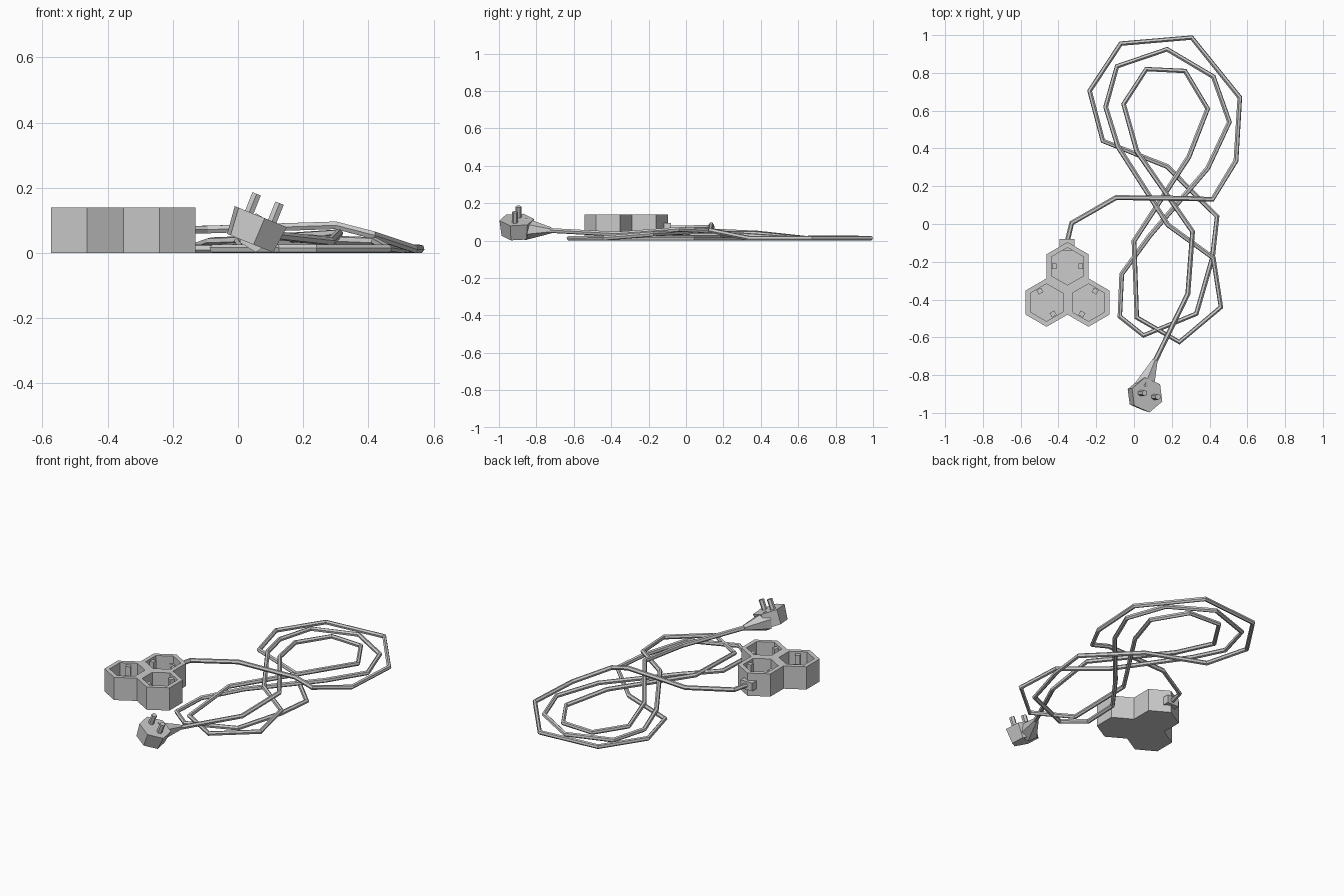
import bpy, bmesh, math
from mathutils import Vector, Matrix

cube = bpy.data.objects.get("Cube")
if cube:
    bpy.data.objects.remove(cube, do_unlink=True)

grey = bpy.data.materials.new("light_grey_plastic")
grey.use_nodes = True
grey.diffuse_color = (0.6, 0.6, 0.6, 1)
bsdf = next(n for n in grey.node_tree.nodes if n.type == 'BSDF_PRINCIPLED')
bsdf.inputs["Base Color"].default_value = grey.diffuse_color


def finish(name, bm, matrix=None):
    if matrix:
        bm.transform(matrix)
    bmesh.ops.recalc_face_normals(bm, faces=bm.faces)
    mesh = bpy.data.meshes.new(name)
    bm.to_mesh(mesh)
    bm.free()
    mesh.materials.append(grey)
    obj = bpy.data.objects.new(name, mesh)
    bpy.context.collection.objects.link(obj)
    return obj


def prism(bm, sides, r1, r2, height, matrix):
    """Prism or taper standing on its local origin."""
    return bmesh.ops.create_cone(
        bm, cap_ends=True, segments=sides, radius1=r1, radius2=r2, depth=height,
        matrix=matrix @ Matrix.Translation((0, 0, height / 2)))


def box(name, size, matrix):
    bm = bmesh.new()
    bmesh.ops.create_cube(bm, size=1, matrix=matrix @ Matrix.Diagonal((*size, 1)))
    return finish(name, bm)


# Socket block: three joined hexagonal cells with sunken wells
R, H, DEPTH = 0.128, 0.14, 0.1
APO = R * math.cos(math.pi / 6)
cells = {"back": (-0.352, -0.224, 0),
         "right": (-0.352 - APO, -0.224 - 1.5 * R, 120),
         "left": (-0.352 + APO, -0.224 - 1.5 * R, 60)}
bm = bmesh.new()
for x, y, _ in cells.values():
    ring = [(x + R * math.sin(k * math.pi / 3), y + R * math.cos(k * math.pi / 3))
            for k in range(6)]
    low = [bm.verts.new((*p, 0)) for p in ring]
    top = [bm.verts.new((*p, H)) for p in ring]
    bm.faces.new(low)
    lid = bm.faces.new(top)
    for k in range(6):
        n = (k + 1) % 6
        mid = (Vector(ring[k]) + Vector(ring[n])) / 2
        # walls shared by two cells are left out
        near = sum((mid - Vector(c[:2])).length < APO * 1.05 for c in cells.values())
        if near == 1:
            bm.faces.new((low[k], low[n], top[n], top[k]))
    bm.normal_update()
    bmesh.ops.inset_individual(bm, faces=[lid], thickness=0.029)
    well = bmesh.ops.extrude_discrete_faces(bm, faces=[lid])["faces"][0]
    bmesh.ops.translate(bm, verts=well.verts, vec=(0, 0, -DEPTH))
bmesh.ops.remove_doubles(bm, verts=bm.verts, dist=0.0005)
finish("socket_block", bm)

# Earth clips standing against opposite walls of each well
for cell, (x, y, angle) in cells.items():
    for side in (0, 180):
        m = (Matrix.Translation((x, y, H - DEPTH + 0.045))
             @ Matrix.Rotation(math.radians(angle + side), 4, 'Z')
             @ Matrix.Translation((0.07, 0, 0)))
        box(f"{cell}_earth_clip_{side}", (0.026, 0.028, 0.09), m)

# Cable exit on the block
box("cable_exit", (0.08, 0.06, 0.05), Matrix.Translation((-0.355, -0.11, 0.07)))

# Cable: figure-of-eight coil, from the socket block to the plug
G = 0.013
path = [
    (-0.355, -0.1, 0.07), (-0.33, 0.005, 0.07), (-0.095, 0.14, 0.072),
    (0.3, 0.135, 0.085), (0.415, 0.13, 0.055),
    # outer loop
    (0.54, 0.335, G), (0.56, 0.67, G), (0.305, 0.987, G), (-0.07, 0.955, G),
    (-0.235, 0.705, G), (-0.165, 0.44, G), (0.175, 0.305, G), (0.44, 0.04, G),
    # first front loop
    (0.415, -0.18, G), (0.33, -0.475, G), (0.05, -0.59, G), (-0.075, -0.49, G),
    (-0.065, -0.265, G), (0.085, -0.06, 0.03),
    # middle loop
    (0.39, 0.295, 0.03), (0.505, 0.54, G), (0.42, 0.78, G), (0.175, 0.925, G),
    (-0.09, 0.835, G), (-0.15, 0.62, G), (-0.085, 0.41, 0.035), (0.18, -0.005, 0.045),
    # second front loop
    (0.42, -0.18, 0.035), (0.46, -0.44, G), (0.24, -0.625, G), (0.015, -0.495, G),
    (0.0, -0.09, 0.035),
    # inner loop
    (0.29, 0.355, 0.04), (0.39, 0.61, G), (0.27, 0.81, G), (0.065, 0.82, G),
    (-0.055, 0.635, G), (0.015, 0.385, 0.04), (0.31, -0.04, 0.06),
    # run to the plug
    (0.285, -0.37, 0.035), (0.105, -0.74, 0.055)]
curve = bpy.data.curves.new("cable", 'CURVE')
curve.dimensions = '3D'
curve.bevel_depth = 0.0135
curve.bevel_resolution = 1
curve.use_fill_caps = True
spline = curve.splines.new('POLY')
spline.points.add(len(path) - 1)
for point, co in zip(spline.points, path):
    point.co = (*co, 1)
spline.use_smooth = False
curve.materials.append(grey)
cable = bpy.data.objects.new("cable", curve)
bpy.context.collection.objects.link(cable)
bpy.context.view_layer.objects.active = cable
cable.select_set(True)
bpy.ops.object.convert(target='MESH')

# Plug: tilted six-sided body with two pins
tilt = (Matrix.Translation((0.037, -0.905, 0.03))
        @ Matrix.Rotation(math.radians(22), 4, 'Y'))
bm = bmesh.new()
prism(bm, 6, 0.082, 0.093, 0.088, tilt @ Matrix.Rotation(math.radians(8), 4, 'Z'))
finish("plug_body", bm)
for name, side in (("right_pin", -1), ("left_pin", 1)):
    bm = bmesh.new()
    prism(bm, 6, 0.016, 0.016, 0.065,
          tilt @ Matrix.Translation((side * 0.038, -side * 0.01, 0.083)))
    finish(name, bm)

# Strain relief tapering from the plug to the cable
start, end = Vector((0.055, -0.86, 0.062)), Vector((0.112, -0.72, 0.055))
aim = (end - start).to_track_quat('Z', 'Y').to_matrix().to_4x4()
bm = bmesh.new()
prism(bm, 6, 0.06, 0.016, (end - start).length, Matrix.Translation(start) @ aim)
finish("strain_relief", bm)
